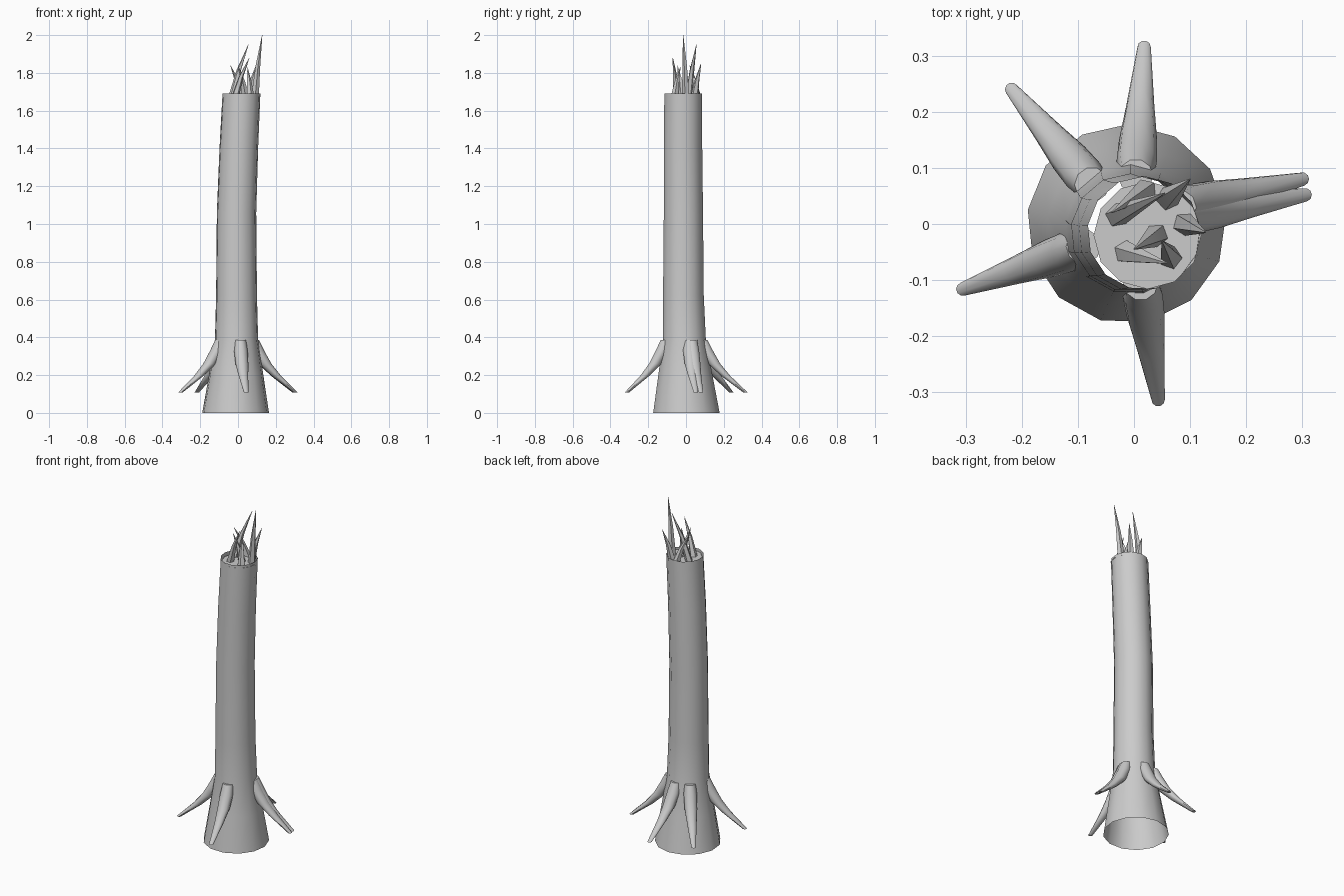
import bpy, bmesh, math
from mathutils import Vector

cube = bpy.data.objects.get("Cube")
if cube:
    bpy.data.objects.remove(cube, do_unlink=True)

bark = bpy.data.materials.new("plain grey")
bark.use_nodes = True
bark.diffuse_color = (0.6, 0.6, 0.6, 1)
bsdf = bark.node_tree.nodes["Principled BSDF"]
bsdf.inputs["Base Color"].default_value = (0.6, 0.6, 0.6, 1)
bsdf.inputs["Roughness"].default_value = 0.8


def tube(name, sections, sides, turn=0.0, cap_start=False, cap_end=False):
    """Loft horizontal rings, each given as ((x, y, z), radius)."""
    bm = bmesh.new()
    rings = []
    for centre, radius in sections:
        ring = []
        for i in range(sides):
            a = turn + math.tau * i / sides
            offset = Vector((math.cos(a), math.sin(a), 0)) * radius
            ring.append(bm.verts.new(Vector(centre) + offset))
        rings.append(ring)
    for low, high in zip(rings, rings[1:]):
        for i in range(sides):
            j = (i + 1) % sides
            bm.faces.new((low[i], low[j], high[j], high[i]))
    if cap_start:
        bm.faces.new(rings[0][::-1])
    if cap_end:
        bm.faces.new(rings[-1])
    if len(rings) > 1:
        bmesh.ops.recalc_face_normals(bm, faces=bm.faces)
    mesh = bpy.data.meshes.new(name)
    bm.to_mesh(mesh)
    bm.free()
    mesh.materials.append(bark)
    obj = bpy.data.objects.new(name, mesh)
    bpy.context.collection.objects.link(obj)
    bpy.ops.object.select_all(action='DESELECT')
    obj.select_set(True)
    bpy.context.view_layer.objects.active = obj
    bpy.ops.object.shade_smooth_by_angle(angle=math.radians(50))
    return obj


# Hollow leaning trunk, flared at the foot
tube("trunk", [
    ((-0.013, 0, 0), 0.178),
    ((-0.01, -0.005, 0.2), 0.145),
    ((-0.008, -0.01, 0.39), 0.115),
    ((-0.008, -0.015, 0.62), 0.109),
    ((-0.008, -0.015, 1.06), 0.105),
    ((0.004, -0.017, 1.4), 0.103),
    ((0.018, -0.016, 1.69), 0.101),
], 13, turn=0.1)

# Plate just inside the top opening
tube("top_plate", [((0.024, -0.02, 1.675), 0.096)], 12, cap_end=True)

# Roots: start point on the trunk and tip, bending outward on the way down
roots = [
    ((0.003, 0.085), (0.018, 0.315)),
    ((-0.075, 0.07), (-0.218, 0.24)),
    ((-0.09, -0.04), (-0.305, -0.116)),
    ((0.012, -0.105), (0.043, -0.313)),
    ((0.08, 0.03), (0.3, 0.08)),
    ((0.08, 0.015), (0.305, 0.052)),
]
# Fraction of the way out, height, thickness
bend = [(0, 0.385, 0.031), (0.1, 0.33, 0.036), (0.28, 0.26, 0.034),
        (0.55, 0.195, 0.025), (1, 0.108, 0.012)]


def root(name, start, tip):
    a, b = Vector(start), Vector(tip)
    sections = [((*a.lerp(b, t), z), r) for t, z, r in bend]
    return tube(name, sections, 10, cap_start=True, cap_end=True)


for n, (start, tip) in enumerate(roots, 1):
    root(f"root_{n}", start, tip)

# Pointed splinters: foot, tip, tip height
splinters = [
    ((0.09, 0.0), (0.128, -0.015), 2.0),
    ((0.06, 0.045), (0.1, 0.08), 1.85),
    ((-0.03, 0.015), (0.055, 0.055), 1.95),
    ((-0.015, -0.05), (0.06, -0.07), 1.88),
    ((0.065, -0.06), (0.05, -0.03), 1.83),
    ((0.04, -0.02), (0.0, -0.045), 1.84),
    ((0.02, 0.06), (-0.04, 0.02), 1.84),
]
for n, (foot, tip, top) in enumerate(splinters, 1):
    a, b = Vector(foot), Vector(tip)
    base = 1.675
    sections = [((*a.lerp(b, t), base + h * (top - base)), r)
                for t, h, r in [(0, 0, 0.021), (0.4, 0.5, 0.013), (1, 1, 0.001)]]
    tube(f"splinter_{n}", sections, 5, turn=n, cap_start=True, cap_end=True)
